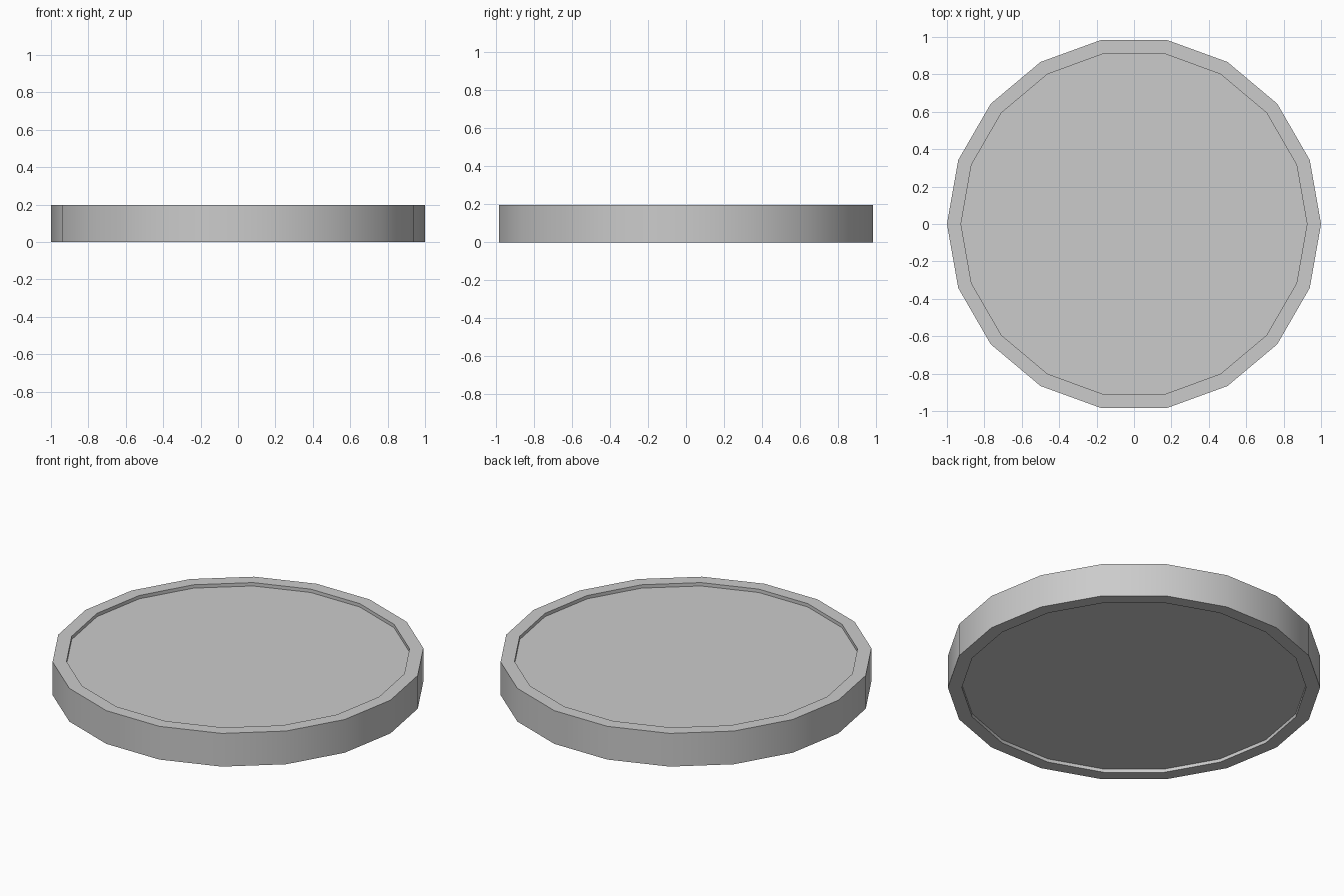
import bpy, bmesh
from math import cos, sin, tau, radians

if "Cube" in bpy.data.objects:
    bpy.data.objects.remove(bpy.data.objects["Cube"])

SIDES = 18
HEIGHT, RECESS, INNER = 0.197, 0.02, 0.925

# Cross-section of the rim: radius, height, from lower floor round to upper floor
profile = [(INNER, RECESS), (INNER, 0), (1, 0),
           (1, HEIGHT), (INNER, HEIGHT), (INNER, HEIGHT - RECESS)]

# Disc with a raised rim on both faces
bm = bmesh.new()
rings = [[bm.verts.new((r * cos(tau * i / SIDES), r * sin(tau * i / SIDES), z))
          for i in range(SIDES)] for r, z in profile]
for a, b in zip(rings, rings[1:]):
    for i in range(SIDES):
        j = (i + 1) % SIDES
        bm.faces.new((a[i], a[j], b[j], b[i]))

# Recessed floors
bm.faces.new(rings[0])
bm.faces.new(rings[-1])
bmesh.ops.recalc_face_normals(bm, faces=bm.faces)

mesh = bpy.data.meshes.new("rimmed_disc")
bm.to_mesh(mesh)
bm.free()
disc = bpy.data.objects.new("rimmed_disc", mesh)
bpy.context.collection.objects.link(disc)

# Smooth round the side, sharp at the rims
bpy.context.view_layer.objects.active = disc
disc.select_set(True)
bpy.ops.object.shade_smooth_by_angle(angle=radians(30))
